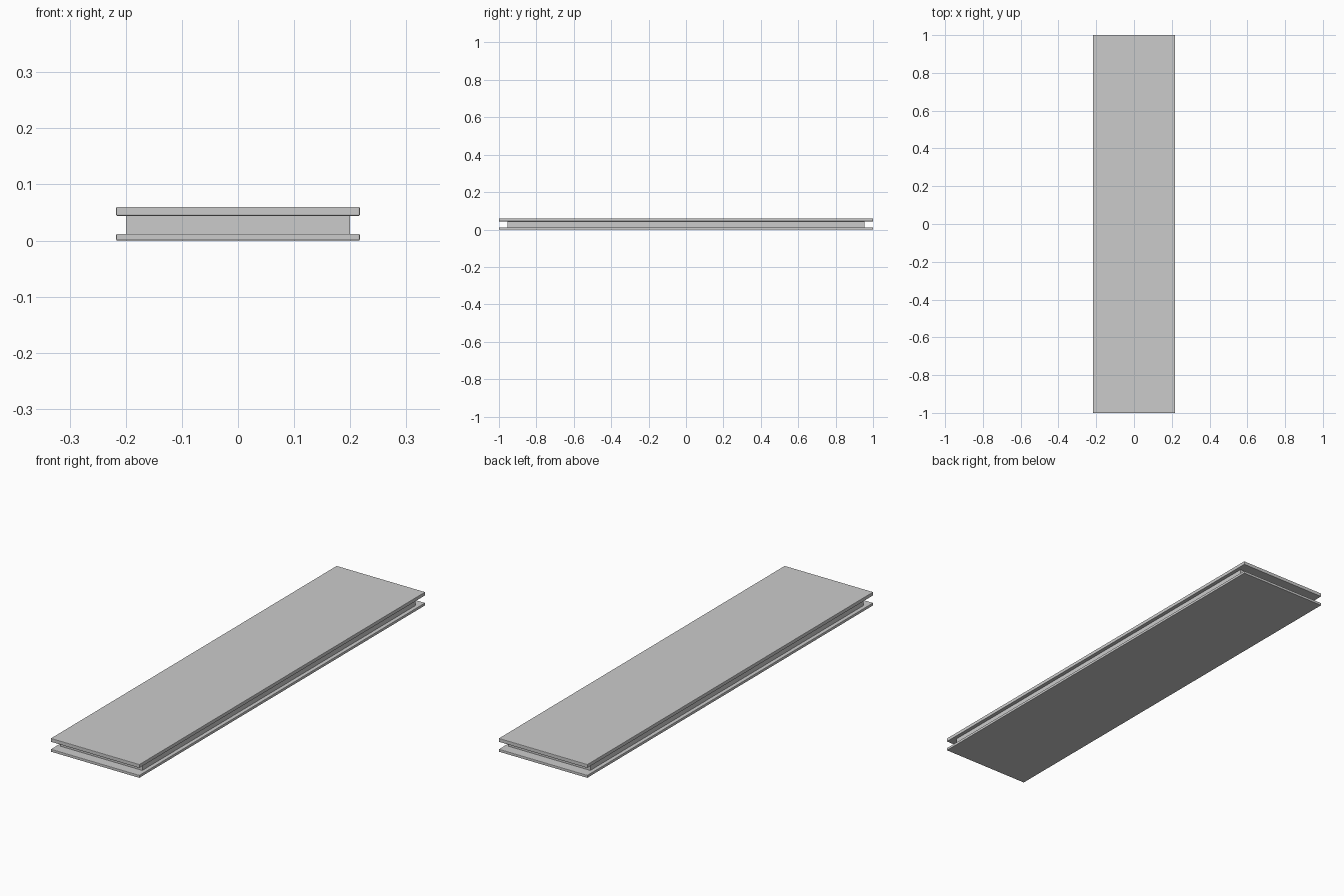
import bpy

if "Cube" in bpy.data.objects:
    bpy.data.objects.remove(bpy.data.objects["Cube"])


def slab(name, half_x, half_y, z0, z1, bevel=0.0):
    """Box spanning z0..z1, centred in x and y, with optional softened edges."""
    bpy.ops.mesh.primitive_cube_add(size=1, location=(0, 0, (z0 + z1) / 2))
    ob = bpy.context.object
    ob.name = name
    ob.scale = (half_x * 2, half_y * 2, z1 - z0)
    bpy.ops.object.transform_apply(location=False, rotation=False, scale=True)
    if bevel:
        mod = ob.modifiers.new("edge_bevel", 'BEVEL')
        mod.width = bevel
        mod.segments = 2
    return ob


# Lower plate, recessed core, thicker upper plate
slab("bottom_plate", 0.217, 1.0, 0.0, 0.012, 0.002)
slab("core", 0.20, 0.955, 0.012, 0.044)
slab("top_plate", 0.217, 1.0, 0.044, 0.06, 0.002)
